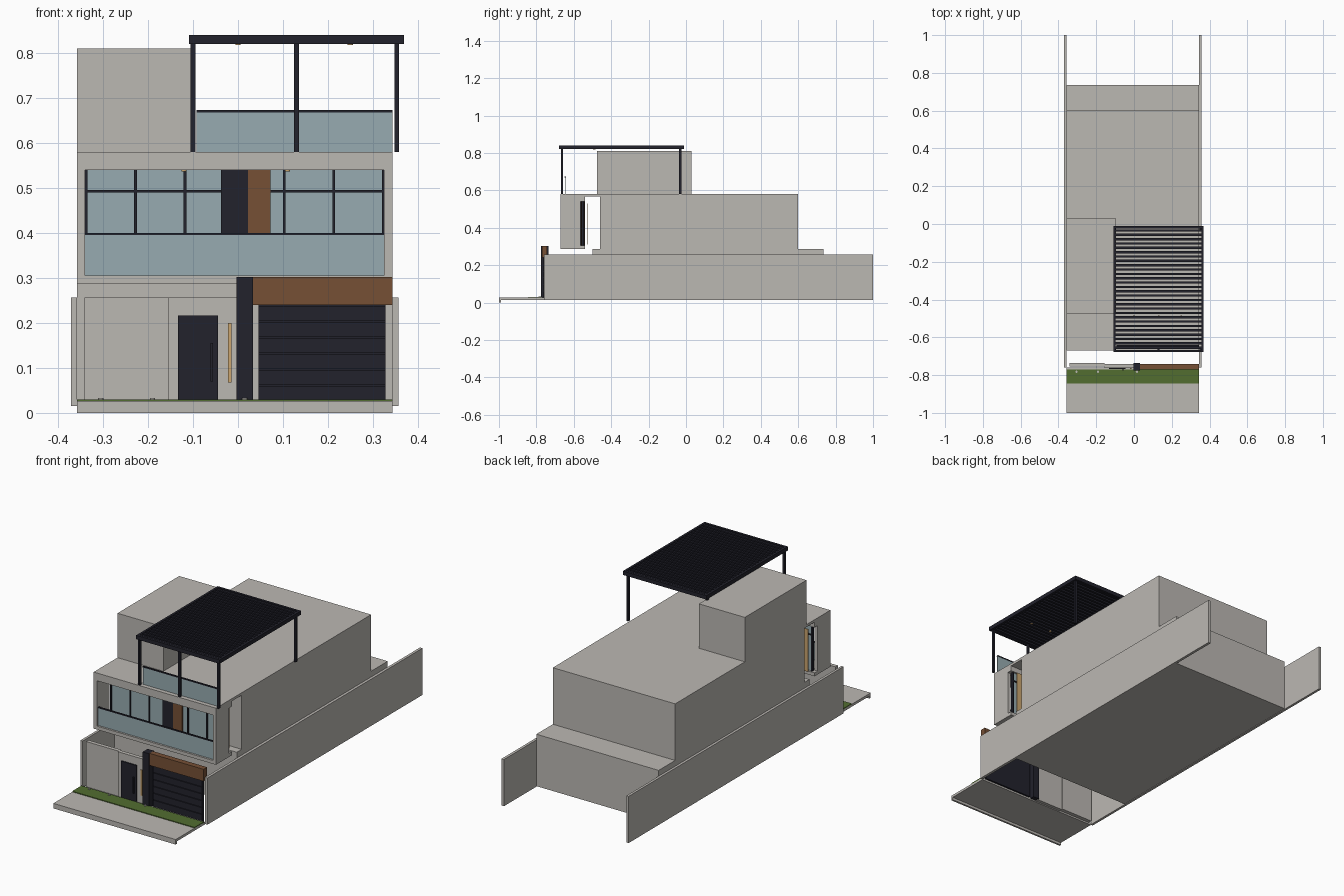
import bpy, bmesh

if "Cube" in bpy.data.objects:
    bpy.data.objects.remove(bpy.data.objects["Cube"])


def material(name, r, g, b):
    m = bpy.data.materials.new(name)
    m.diffuse_color = (r, g, b, 1)
    m.use_nodes = True
    m.node_tree.nodes["Principled BSDF"].inputs["Base Color"].default_value = m.diffuse_color
    return m


CONCRETE = material("warm grey render", 0.50, 0.48, 0.45)
DARK = material("dark metal", 0.016, 0.016, 0.025)
WOOD = material("brown wood", 0.18, 0.08, 0.036)
GLASS = material("blue grey glass", 0.31, 0.41, 0.44)
GRASS = material("lawn green", 0.085, 0.155, 0.03)
WARM = material("warm light", 0.60, 0.38, 0.16)


def finish(name, bm, mat):
    mesh = bpy.data.meshes.new(name)
    bm.to_mesh(mesh)
    bm.free()
    mesh.materials.append(mat)
    ob = bpy.data.objects.new(name, mesh)
    bpy.context.collection.objects.link(ob)
    return ob


def box(name, x, y, z, mat):
    """Box from (min, max) pairs on each axis."""
    bm = bmesh.new()
    bmesh.ops.create_cube(bm, size=1)
    for v in bm.verts:
        v.co = [(r[0] + r[1]) / 2 + c * (r[1] - r[0]) for c, r in zip(v.co, (x, y, z))]
    return finish(name, bm, mat)


def disc(name, x, y, z, mat, radius=0.006, height=0.004):
    bm = bmesh.new()
    bmesh.ops.create_cone(bm, cap_ends=True, segments=16, radius1=radius,
                          radius2=radius, depth=height)
    bmesh.ops.translate(bm, verts=bm.verts, vec=(x, y, z))
    return finish(name, bm, mat)


L, R = -0.358, 0.343          # house side faces

# Pavement, kerb and planting strip
box("pavement", (L, R), (-1.0, -0.76), (0.013, 0.026), CONCRETE)
box("kerb", (L, R), (-1.0, -0.99), (0.0, 0.014), CONCRETE)
box("lawn_strip", (L, R), (-0.845, -0.77), (0.024, 0.030), GRASS)

# Boundary walls
box("left_boundary_wall", (-0.371, L), (-0.76, 1.0), (0.015, 0.257), CONCRETE)
box("right_boundary_wall", (R, 0.357), (-0.76, 1.0), (0.015, 0.257), CONCRETE)

# Main volumes
box("ground_floor", (L, R), (-0.50, 0.735), (0.018, 0.287), CONCRETE)
box("upper_floor", (L, R), (-0.46, 0.60), (0.287, 0.58), CONCRETE)
box("stair_tower", (L, -0.095), (-0.475, 0.03), (0.58, 0.81), CONCRETE)

# Street wall with entrance door
box("street_wall_left", (-0.341, -0.155), (-0.755, -0.735), (0.018, 0.257), CONCRETE)
box("street_wall_entry", (-0.155, 0.0), (-0.762, -0.742), (0.018, 0.257), CONCRETE)
box("entrance_door", (-0.133, -0.045), (-0.768, -0.76), (0.028, 0.217), DARK)
box("door_handle", (-0.061, -0.056), (-0.776, -0.768), (0.07, 0.155), DARK)
box("entry_light", (-0.022, -0.014), (-0.767, -0.761), (0.068, 0.20), WARM)

# Garage: pillar, wooden beam and panelled door
box("garage_pillar", (-0.003, 0.033), (-0.776, -0.735), (0.02, 0.302), DARK)
box("garage_beam", (0.033, R), (-0.771, -0.742), (0.24, 0.302), WOOD)
box("garage_door", (0.046, 0.328), (-0.757, -0.748), (0.02, 0.24), DARK)
step = (0.24 - 0.028) / 6
for i in range(6):
    z = 0.028 + i * step
    box("garage_panel", (0.046, 0.328), (-0.762, -0.757), (z, z + step - 0.003), DARK)

# Projecting balcony frame
box("balcony_floor", (L, R), (-0.67, -0.54), (0.287, 0.305), CONCRETE)
box("balcony_lintel", (L, R), (-0.67, -0.54), (0.54, 0.58), CONCRETE)
box("balcony_roof", (L, R), (-0.54, -0.46), (0.567, 0.58), CONCRETE)
box("balcony_side_left", (L, -0.34), (-0.67, -0.565), (0.305, 0.54), CONCRETE)
box("balcony_side_right", (0.325, R), (-0.67, -0.565), (0.305, 0.54), CONCRETE)
box("balcony_glass", (-0.34, 0.325), (-0.660, -0.655), (0.305, 0.395), GLASS)
box("balcony_rail", (-0.34, 0.325), (-0.662, -0.653), (0.395, 0.400), DARK)

# Upper window wall with mullions, dark and wooden panels
box("window_glass", (-0.34, 0.325), (-0.554, -0.550), (0.305, 0.54), GLASS)
box("window_transom", (-0.34, 0.325), (-0.560, -0.545), (0.490, 0.496), DARK)
for x in (-0.338, -0.228, -0.118, 0.103, 0.213, 0.323):
    box("window_mullion", (x - 0.003, x + 0.003), (-0.560, -0.545), (0.305, 0.54), DARK)
box("window_dark_panel", (-0.038, 0.022), (-0.564, -0.541), (0.305, 0.54), DARK)
box("window_wood_panel", (0.022, 0.072), (-0.562, -0.543), (0.305, 0.54), WOOD)
box("curtain", (-0.333, 0.318), (-0.527, -0.523), (0.31, 0.53), WARM)

# Roof terrace railing
box("terrace_glass", (-0.092, R), (-0.648, -0.643), (0.58, 0.668), GLASS)
box("terrace_rail", (-0.092, R), (-0.650, -0.641), (0.668, 0.673), DARK)

# Pergola: posts, edge beams and slats
for x, y in ((-0.10, -0.663), (0.13, -0.663), (0.353, -0.663), (0.353, -0.03), (-0.10, -0.03)):
    box("pergola_post", (x - 0.0055, x + 0.0055), (y - 0.0065, y + 0.0065), (0.58, 0.825), DARK)
X0, X1, Y0, Y1 = -0.109, 0.369, -0.678, -0.011
box("pergola_beam_left", (X0, X0 + 0.012), (Y0, Y1), (0.82, 0.84), DARK)
box("pergola_beam_right", (X1 - 0.012, X1), (Y0, Y1), (0.82, 0.84), DARK)
box("pergola_beam_front", (X0 + 0.012, X1 - 0.012), (Y0, Y0 + 0.012), (0.82, 0.84), DARK)
box("pergola_beam_back", (X0 + 0.012, X1 - 0.012), (Y1 - 0.012, Y1), (0.82, 0.84), DARK)
n = 28
pitch = (Y1 - Y0 - 0.024) / n
for i in range(n):
    y = Y0 + 0.012 + (i + 0.5) * pitch
    box("pergola_slat", (X0 + 0.012, X1 - 0.012), (y - 0.006, y + 0.006), (0.822, 0.838), DARK)

# Small round lights
for x in (0.0, 0.13, 0.25):
    disc("pergola_light", x, -0.49, 0.820, WARM)
for x in (-0.12, 0.11):
    disc("balcony_light", x, -0.61, 0.539, WARM)
for x in (-0.305, -0.19, 0.015):
    disc("garden_light", x, -0.782, 0.031, CONCRETE)
